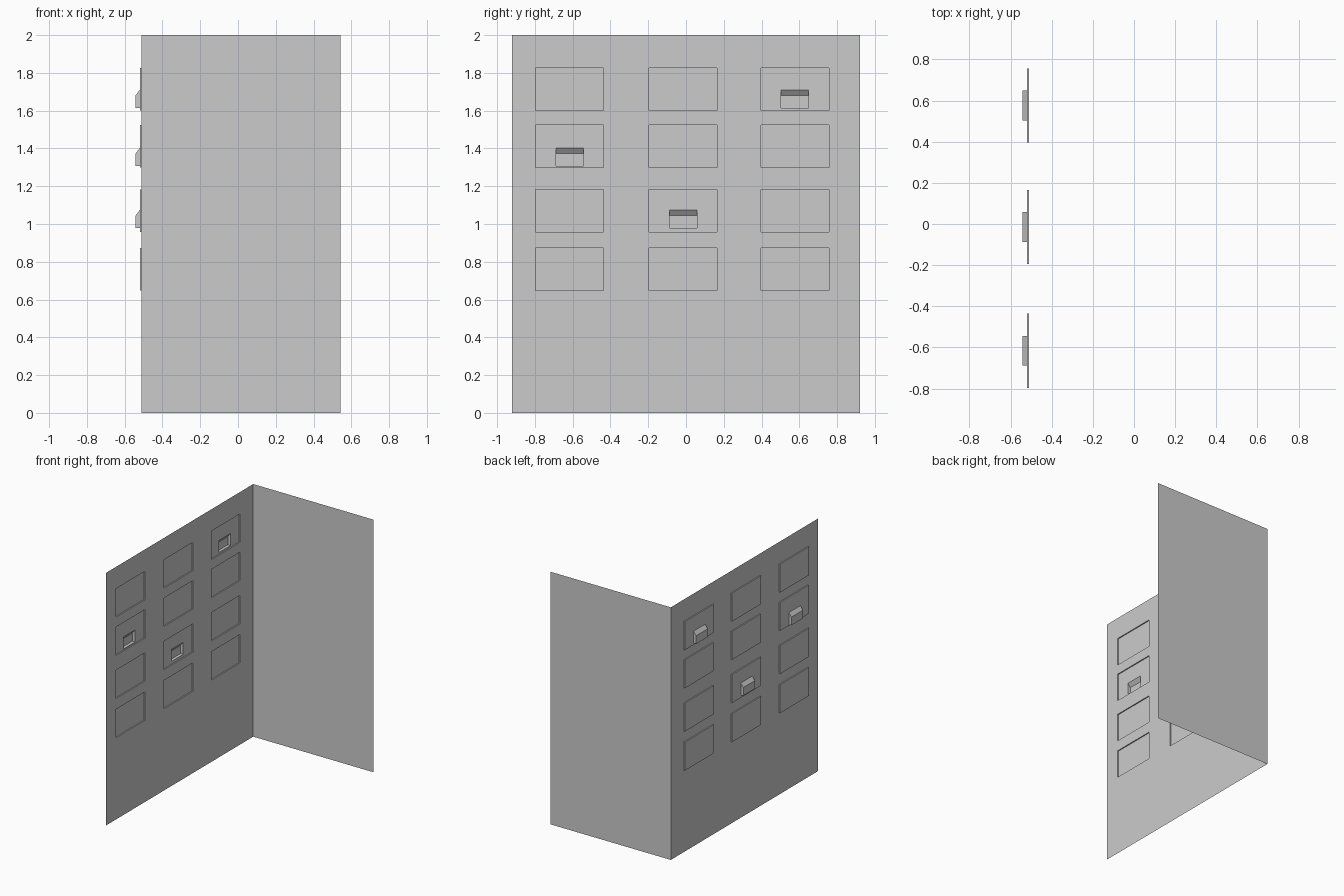
import bpy
import bmesh
from math import radians

cube = bpy.data.objects.get("Cube")
if cube:
    bpy.data.objects.remove(cube, do_unlink=True)

# One plain grey for the whole sheet
grey = bpy.data.materials.new("light_grey")
grey.use_nodes = True
colour = (0.6, 0.6, 0.6, 1)
grey.diffuse_color = colour
grey.node_tree.nodes["Principled BSDF"].inputs["Base Color"].default_value = colour

WALL_X, END_X, HALF_Y, TOP = -0.511, 0.543, 0.92, 2.0
POCKET_X, BIN_X = -0.52, -0.543
PANEL_W, PANEL_H = 0.36, 0.225
BIN_W, BIN_H, BIN_SLOPE = 0.145, 0.095, 0.03

columns = [-0.616, -0.015, 0.576]        # panel centres, front to back
rows = [0.647, 0.957, 1.299, 1.602]      # panel bottoms, low to high
lifts = [0.01, 0.022, 0.008, 0.013]      # bin height above panel bottom
bins = {(0, 2), (1, 1), (2, 3)}          # (column, row) with a bin


def finish(bm, name):
    mesh = bpy.data.meshes.new(name)
    bm.to_mesh(mesh)
    bm.free()
    mesh.materials.append(grey)
    obj = bpy.data.objects.new(name, mesh)
    bpy.context.collection.objects.link(obj)


def push_out(bm, faces, x):
    """Extrude a region of the sheet outward to x and return its new faces."""
    new = bmesh.ops.extrude_face_region(bm, geom=faces)["geom"]
    left = [f for f in faces if f.is_valid]
    if left:
        bmesh.ops.delete(bm, geom=left, context="FACES")
    for v in new:
        if isinstance(v, bmesh.types.BMVert):
            v.co.x = x
    return [f for f in new if isinstance(f, bmesh.types.BMFace)]


def inside(face, y, z, width, height):
    c = face.calc_center_median()
    return abs(c.y - y) < width / 2 and z < c.z < z + height


# Side wall: a sheet cut along all panel and bin edges
ys, zs = [-HALF_Y, HALF_Y], [0, TOP]
for y in columns:
    ys += [y + s * w / 2 for w in (PANEL_W, BIN_W) for s in (-1, 1)]
for z, lift in zip(rows, lifts):
    zs += [z, z + lift, z + lift + BIN_H, z + PANEL_H]
ys.sort()
zs.sort()
bm = bmesh.new()
grid = [[bm.verts.new((WALL_X, y, z)) for z in zs] for y in ys]
for a, b in zip(grid, grid[1:]):
    for i in range(len(zs) - 1):
        bm.faces.new((a[i], b[i], b[i + 1], a[i + 1]))

# Shallow pressed panels, some with a sloped-top bin
for ci, y in enumerate(columns):
    for ri, z in enumerate(rows):
        panel = [f for f in bm.faces if inside(f, y, z, PANEL_W, PANEL_H)]
        floor = push_out(bm, panel, POCKET_X)
        if (ci, ri) in bins:
            z0 = z + lifts[ri]
            mouth = [f for f in floor if inside(f, y, z0, BIN_W, BIN_H)]
            for face in push_out(bm, mouth, BIN_X):
                for v in face.verts:
                    if v.co.z > z0 + BIN_H / 2:
                        v.co.z -= BIN_SLOPE

bmesh.ops.dissolve_limit(bm, angle_limit=radians(1), verts=bm.verts, edges=bm.edges)
bmesh.ops.triangulate(bm, faces=[f for f in bm.faces if len(f.verts) > 4])
finish(bm, "side_wall")

# Plain back wall meeting the side wall at the corner
bm = bmesh.new()
corners = [(WALL_X, 0), (END_X, 0), (END_X, TOP), (WALL_X, TOP)]
bm.faces.new([bm.verts.new((x, HALF_Y, z)) for x, z in corners])
finish(bm, "back_wall")
